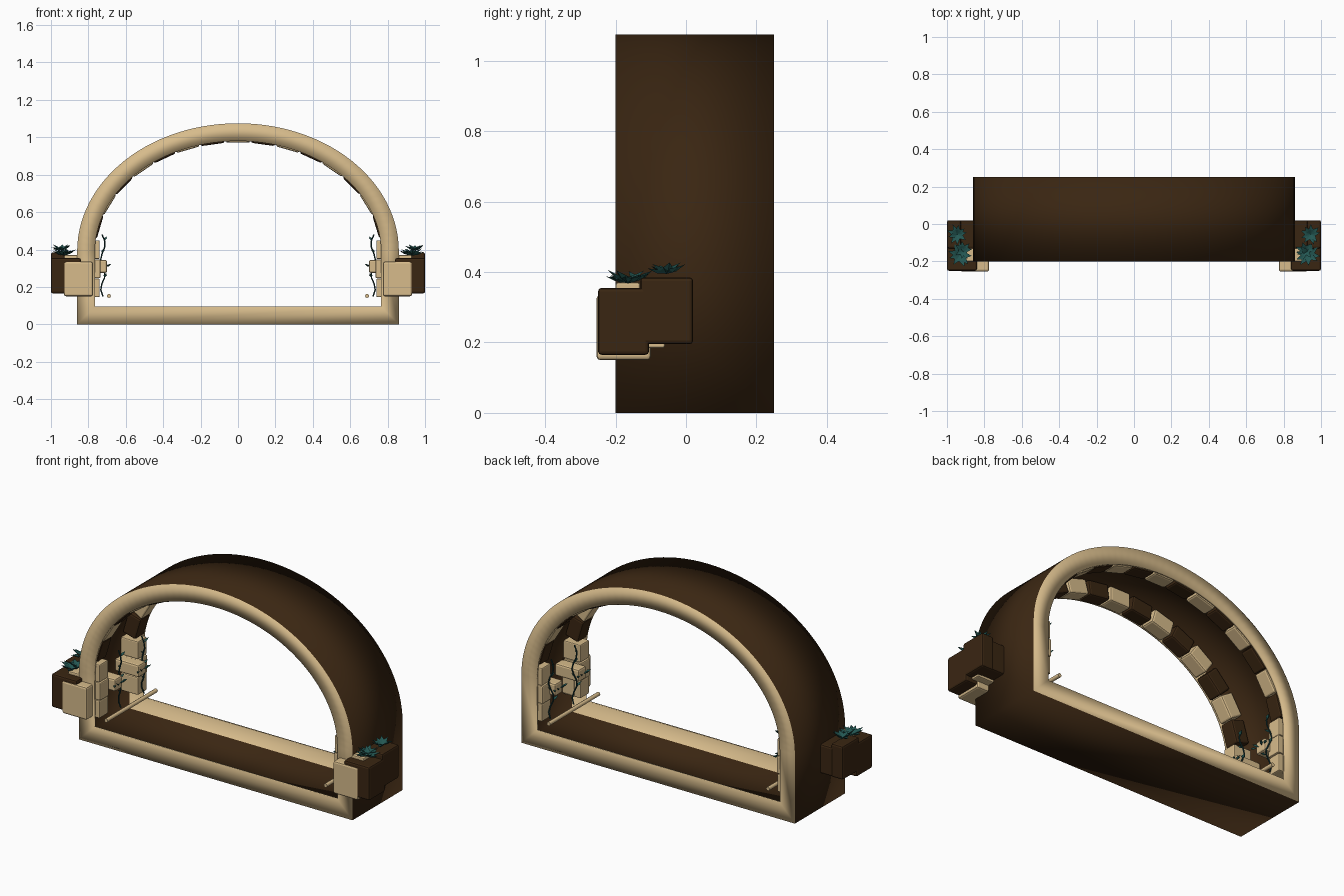
import bpy
import bmesh
import math
import random
from mathutils import Matrix, Vector

random.seed(4)
old = bpy.data.objects.get("Cube")
if old:
    bpy.data.objects.remove(old, do_unlink=True)


def material(name, rgb):
    m = bpy.data.materials.new(name)
    m.use_nodes = True
    m.diffuse_color = (*rgb, 1)
    bsdf = m.node_tree.nodes["Principled BSDF"]
    bsdf.inputs["Base Color"].default_value = (*rgb, 1)
    bsdf.inputs["Roughness"].default_value = 0.8
    return m


BROWN = material("dark brown wood", (0.042, 0.019, 0.006))
TAN = material("pale sandstone", (0.68, 0.50, 0.26))
TEAL = material("teal leaf", (0.017, 0.095, 0.085))
STEM = material("dark teal stem", (0.008, 0.04, 0.042))


def finish(name, bm, *mats):
    bmesh.ops.recalc_face_normals(bm, faces=bm.faces)
    me = bpy.data.meshes.new(name)
    bm.to_mesh(me)
    bm.free()
    for m in mats:
        me.materials.append(m)
    ob = bpy.data.objects.new(name, me)
    bpy.context.collection.objects.link(ob)
    return ob


def block(name, x, y, z, mat, side=1, bevel=0.008, rot=0):
    """Bevelled box from (low, high) ranges; side -1 mirrors it in x."""
    size = [r[1] - r[0] for r in (x, y, z)]
    mid = [(r[0] + r[1]) / 2 for r in (x, y, z)]
    bm = bmesh.new()
    bmesh.ops.create_cube(bm, size=1, matrix=Matrix.Diagonal((*size, 1)))
    ob = finish(name, bm, mat)
    ob.location = (side * mid[0], mid[1], mid[2])
    ob.rotation_euler.y = rot
    mod = ob.modifiers.new("soft edges", "BEVEL")
    mod.width = bevel
    mod.segments = 2
    return ob


# Arch shell: a C-shaped section swept around the arch outline
HALF, SPRING, RISE = 0.86, 0.39, 0.685
FRONT, BACK, RIM, SKIN = -0.2, 0.25, 0.095, 0.012


def on_arch(angle, inset):
    return Vector(((HALF - inset) * math.cos(angle), 0,
                   SPRING + (RISE - inset) * math.sin(angle)))


def outline(inset, y, steps=56):
    pts = [Vector((HALF - inset, 0, inset))]
    pts += [on_arch(math.pi * i / steps, inset) for i in range(steps + 1)]
    pts.append(Vector((inset - HALF, 0, inset)))
    return [(p.x, y, p.z) for p in pts]


section = [(0, FRONT), (RIM, FRONT), (RIM, FRONT + SKIN), (SKIN, FRONT + SKIN),
           (SKIN, BACK - SKIN), (RIM, BACK - SKIN), (RIM, BACK), (0, BACK)]
bm = bmesh.new()
rings = [[bm.verts.new(p) for p in outline(t, y)] for t, y in section]
for k, ring in enumerate(rings):
    following = rings[(k + 1) % len(rings)]
    for i in range(len(ring)):
        j = (i + 1) % len(ring)
        f = bm.faces.new((ring[i], ring[j], following[j], following[i]))
        f.smooth = True
        # the outer skin and the inner wall are brown, the rims are pale
        f.material_index = 0 if k in (3, 7) else 1
finish("arch_shell", bm, BROWN, TAN)

# Two rows of alternating voussoirs under the arch, spaced by arc length
fine = [on_arch(0.12 + (math.pi - 0.24) * i / 800, 0.062) for i in range(801)]
length = [0]
for a, b in zip(fine, fine[1:]):
    length.append(length[-1] + (b - a).length)
COUNT = 15
for row, y0 in (("front", FRONT + SKIN), ("back", BACK - SKIN - 0.085)):
    for n in range(COUNT):
        goal = length[-1] * (n + 0.5) / COUNT
        k = next(i for i, d in enumerate(length) if d >= goal)
        c, t = fine[k], fine[k + 1] - fine[k - 1]
        half = length[-1] / COUNT * 0.46
        block(f"{row}_arch_stone", (c.x - half, c.x + half), (y0, y0 + 0.085),
              (c.z - 0.042, c.z + 0.042), TAN if n % 2 else BROWN,
              bevel=0.01, rot=-math.atan2(t.z, t.x))


# Foliage helpers
def leaf(bm, base, direction, size):
    """Flattened pointed leaf growing from base along direction."""
    d = Vector(direction).normalized()
    turn = d.to_track_quat('X', 'Z').to_matrix().to_4x4()
    tip = bm.verts.new(Matrix.Translation(base) @ turn @ Vector((size, 0, 0)))
    root = bm.verts.new(base)
    wide = [bm.verts.new(Matrix.Translation(base) @ turn @ Vector((size * 0.45, a, b)))
            for a, b in ((size * 0.23, 0.004), (0, -0.006), (-size * 0.23, 0.004), (0, 0.002))]
    for i in range(4):
        j = (i + 1) % 4
        bm.faces.new((root, wide[i], wide[j]))
        bm.faces.new((tip, wide[j], wide[i]))


def rosette(name, centre, count, size):
    bm = bmesh.new()
    for i in range(count):
        a = math.tau * i / count + random.uniform(-0.2, 0.2)
        lift = random.uniform(0.25, 0.7)
        leaf(bm, Vector(centre), (math.cos(a), math.sin(a), lift), size)
    finish(name, bm, TEAL)


def tube(name, points, radius, mat):
    cu = bpy.data.curves.new(name, 'CURVE')
    cu.dimensions = '3D'
    cu.bevel_depth = radius
    cu.bevel_resolution = 2
    cu.use_fill_caps = True
    sp = cu.splines.new('POLY')
    sp.points.add(len(points) - 1)
    for p, co in zip(sp.points, points):
        p.co = (*co, 1)
    cu.materials.append(mat)
    ob = bpy.data.objects.new(name, cu)
    bpy.context.collection.objects.link(ob)


for s, side in ((1, "left"), (-1, "right")):
    # Stone columns inside both rims
    for row, y0 in (("front", FRONT + SKIN), ("back", BACK - SKIN - 0.08)):
        for n in range(3):
            z0 = 0.145 + n * 0.102
            out = 0.735 if n % 2 else 0.74
            block(f"{side}_{row}_column_stone", (out, 0.85), (y0, y0 + 0.08),
                  (z0, z0 + 0.1), TAN, s, 0.006)

    # Wall planters with climbing vines
    for y in (-0.07, 0.14):
        block(f"{side}_wall_planter", (0.70, 0.85), (y - 0.035, y + 0.035),
              (0.275, 0.345), TAN, s, 0.01)
        stem = [Vector((s * (0.722 + 0.012 * math.sin(i * 1.3)),
                        y + 0.04 + 0.008 * math.cos(i), 0.15 + i * 0.033))
                for i in range(11)]
        tube(f"{side}_vine", stem, 0.004, STEM)
        bm = bmesh.new()
        for i, p in enumerate(stem[3::2]):
            leaf(bm, p, (-s * 0.3, 1 if i % 2 else -1, 0.7), 0.04)
        for k in range(4):
            leaf(bm, Vector((s * 0.70, y - 0.03 + k * 0.02, 0.31)),
                 (-s * 0.5, k - 1.5, 0.3), 0.035)
        finish(f"{side}_vine_leaves", bm, TEAL)

    # Low rail running front to back
    tube(f"{side}_rail", [(s * 0.69, FRONT, 0.152), (s * 0.69, BACK, 0.152)], 0.011, TAN)

    # Outer planter boxes
    block(f"{side}_front_box", (0.84, 1.0), (-0.25, -0.105), (0.165, 0.355), BROWN, s, 0.01)
    block(f"{side}_rear_box", (0.925, 1.0), (-0.13, 0.02), (0.195, 0.385), BROWN, s, 0.01)
    block(f"{side}_rear_box_inner", (0.85, 0.94), (-0.13, 0.02), (0.197, 0.362), BROWN, s, 0.01)
    block(f"{side}_box_stone", (0.775, 0.93), (-0.254, -0.10), (0.15, 0.335), TAN, s, 0.01)
    block(f"{side}_box_under_stone", (0.85, 0.96), (-0.12, -0.06), (0.184, 0.21), TAN, s, 0.006)
    block(f"{side}_box_top_stone", (0.85, 0.93), (-0.2, -0.13), (0.345, 0.37), TAN, s, 0.006)

    # Plants on the boxes
    rosette(f"{side}_front_plant", (s * 0.93, -0.165, 0.368), 9, 0.07)
    rosette(f"{side}_front_plant_crown", (s * 0.915, -0.14, 0.375), 7, 0.055)
    rosette(f"{side}_rear_plant", (s * 0.945, -0.055, 0.395), 9, 0.06)
